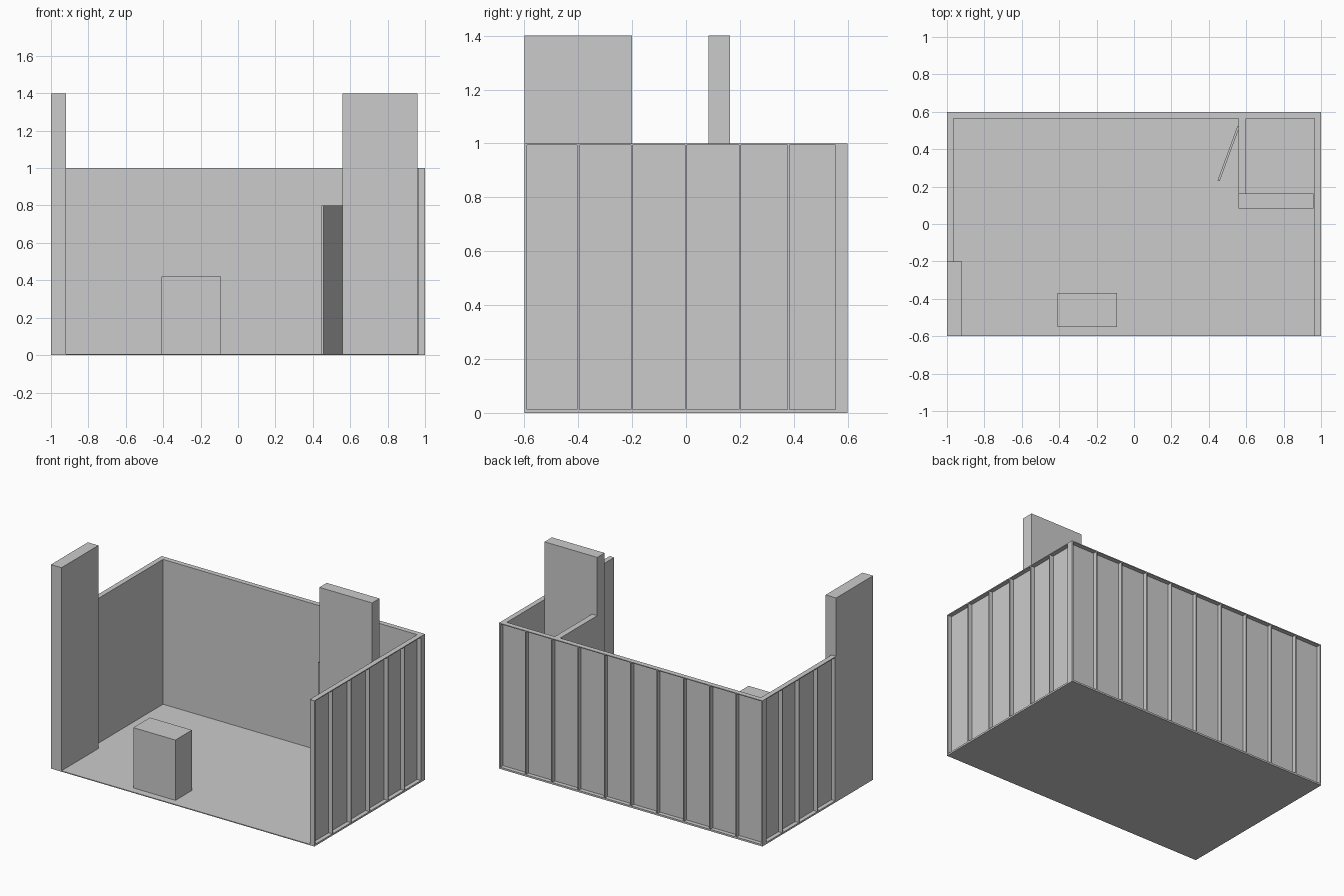
import bpy, bmesh
from math import atan2, hypot
from mathutils import Matrix

if "Cube" in bpy.data.objects:
    bpy.data.objects.remove(bpy.data.objects["Cube"])


def add_box(bm, x0, x1, y0, y1, z0, z1):
    m = Matrix.Translation(((x0 + x1) / 2, (y0 + y1) / 2, (z0 + z1) / 2))
    bmesh.ops.create_cube(bm, size=1, matrix=m @ Matrix.Diagonal((x1 - x0, y1 - y0, z1 - z0, 1)))


def build(name, boxes):
    bm = bmesh.new()
    for b in boxes:
        add_box(bm, *b)
    me = bpy.data.meshes.new(name)
    bm.to_mesh(me)
    bm.free()
    ob = bpy.data.objects.new(name, me)
    bpy.context.collection.objects.link(ob)
    return ob


T, SKIN, RIB, BASE = 0.035, 0.006, 0.008, 0.006  # wall depth, inner skin, rib width, floor


def side_wall(name, s, y0, ribs):
    """Framed wall on side s: inner skin, rails and ribs open to the outside."""
    def bx(a, b, *rest):
        return (min(s * a, s * b), max(s * a, s * b), *rest)
    i = 1 - T
    y1 = 0.6 - T
    parts = [bx(i, i + SKIN, y0, y1, BASE, 1),
             bx(i + SKIN, 1, y0, y1, BASE, 0.012),
             bx(i + SKIN, 1, y0, y1, 0.994, 1),
             bx(i + SKIN, 1, y0, y0 + 0.01, 0.012, 0.994),
             bx(i + SKIN, 1, y1 - 0.01, y1, 0.012, 0.994)]
    parts += [bx(i + SKIN, 1, y - RIB / 2, y + RIB / 2, 0.012, 0.994) for y in ribs]
    return build(name, parts)


# Floor
build("floor", [(-1, 1, -0.6, 0.6, 0, BASE)])

# Framed outer walls
side_wall("right_wall", 1, -0.6, [-0.4, -0.2, 0, 0.2, 0.38])
side_wall("left_wall", -1, -0.2, [0, 0.2, 0.38])
b = 0.6 - T
back = [(-1, 1, b, b + SKIN, BASE, 1),
        (-1, 1, b + SKIN, 0.6, BASE, 0.012),
        (-1, 1, b + SKIN, 0.6, 0.994, 1)]
for k in range(11):
    x = min(max(-1 + 0.2 * k, -0.995), 0.995)
    w = 0.005 if k in (0, 10) else RIB / 2
    back.append((x - w, x + w, b + SKIN, 0.6, 0.012, 0.994))
build("back_wall", back)

# Tall display panels
build("left_tall_panel", [(-1, -0.92, -0.6, -0.2, BASE, 1.4)])
build("storage_front_panel", [(0.56, 0.96, 0.083, 0.163, BASE, 1.4)])

# Storage room side wall with a doorway
build("storage_side_wall", [(0.56, 0.6, 0.163, 0.21, BASE, 1),
                            (0.56, 0.6, 0.52, b, BASE, 1),
                            (0.56, 0.6, 0.21, 0.52, 0.8, 1)])

# Door standing ajar, hinged at the back of the doorway
hx, hy, ex, ey = 0.558, 0.52, 0.452, 0.23
door = build("door", [(0, hypot(ex - hx, ey - hy), -0.006, 0.006, BASE, 0.8)])
door.location = (hx, hy, 0)
door.rotation_euler.z = atan2(ey - hy, ex - hx)

# Reception counter
build("counter", [(-0.41, -0.09, -0.55, -0.37, BASE, 0.42)])
